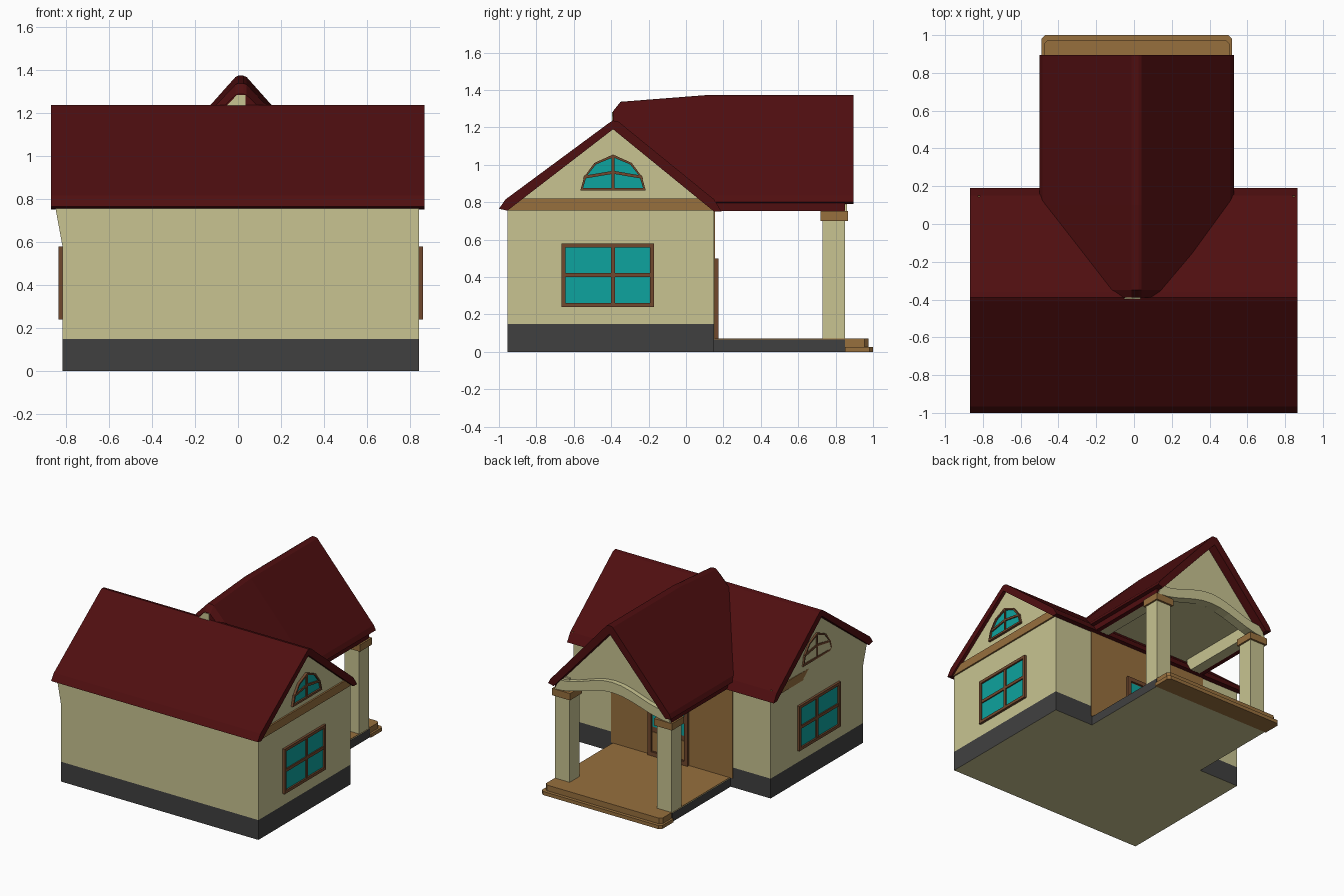
import bpy, bmesh, math

cube = bpy.data.objects.get("Cube")
if cube:
    bpy.data.objects.remove(cube)


def material(name, r, g, b):
    m = bpy.data.materials.new(name)
    m.use_nodes = True
    m.diffuse_color = (r, g, b, 1)
    m.node_tree.nodes["Principled BSDF"].inputs["Base Color"].default_value = (r, g, b, 1)
    return m


CREAM = material("cream plaster", .58, .55, .285)
RED = material("dark red roof", .078, .0044, .005)
GREY = material("grey foundation", .051, .051, .051)
TAN = material("tan wood", .31, .16, .048)
BROWN = material("brown frame", .165, .065, .027)
TEAL = material("teal glass", .004, .366, .342)


def finish(name, bm, *mats):
    bmesh.ops.recalc_face_normals(bm, faces=bm.faces)
    me = bpy.data.meshes.new(name)
    bm.to_mesh(me)
    bm.free()
    for m in mats:
        me.materials.append(m)
    ob = bpy.data.objects.new(name, me)
    bpy.context.collection.objects.link(ob)
    return ob


def place(axis, u, v, d):
    return (d, u, v) if axis == "x" else (u, d, v)


def skin(sections):
    """Skin a list of equal closed sections and cap both ends."""
    bm = bmesh.new()
    rows = [[bm.verts.new(p) for p in s] for s in sections]
    n = len(rows[0])
    for a, b in zip(rows, rows[1:]):
        for i in range(n):
            j = (i + 1) % n
            bm.faces.new((a[i], a[j], b[j], b[i]))
    bm.faces.new(rows[0])
    bm.faces.new(rows[-1])
    return bm


def prism(name, pts, axis, a, b, *mats):
    return finish(name, skin([[place(axis, u, v, d) for u, v in pts] for d in (a, b)]), *mats)


def rect(u0, u1, v0, v1):
    return [(u0, v0), (u1, v0), (u1, v1), (u0, v1)]


def box(name, x0, x1, y0, y1, z0, z1, *mats):
    return prism(name, rect(x0, x1, z0, z1), "y", y0, y1, *mats)


def inset(pts, w):
    us, vs = zip(*pts)
    cu, cv = (min(us) + max(us)) / 2, (min(vs) + max(vs)) / 2
    hu, hv = (max(us) - min(us)) / 2, (max(vs) - min(vs)) / 2
    return [(cu + (u - cu) * (1 - w / hu), cv + (v - cv) * (1 - w / hv)) for u, v in pts]


def ring(name, pts, w, axis, a, b, mat):
    """Hollow frame following a closed outline."""
    bm = bmesh.new()
    loops = [[bm.verts.new(place(axis, u, v, d)) for u, v in ps]
             for ps, d in ((pts, a), (pts, b), (inset(pts, w), b), (inset(pts, w), a))]
    n = len(pts)
    for k in range(4):
        p, q = loops[k], loops[(k + 1) % 4]
        for i in range(n):
            j = (i + 1) % n
            bm.faces.new((p[i], p[j], q[j], q[i]))
    return finish(name, bm, mat)


def paint_base(ob, height):
    """Second material on side faces below a height."""
    for f in ob.data.polygons:
        if f.center.z < height and abs(f.normal.z) < .5:
            f.material_index = 1


# House body with gables, grey foundation and a flared front corner
YC = -.39
gable = [(-.955, 0), (.15, 0), (.15, .77), (YC, 1.2), (-.955, .77)]
bm = skin([[(x, y, z) for y, z in gable] for x in (-.815, .84)])
for h in (.15, .58):
    bmesh.ops.bisect_plane(bm, geom=bm.verts[:] + bm.edges[:] + bm.faces[:],
                           plane_co=(0, 0, h), plane_no=(0, 0, 1))
for v in bm.verts:
    if v.co.x < 0 and v.co.y < -.9 and abs(v.co.z - .77) < .01:
        v.co.x = -.85
paint_base(finish("house_body", bm, CREAM, GREY), .15)

# Main roof
main_profile = [(-1, .765), (-.965, .815), (-.41, 1.225), (YC, 1.237), (-.36, 1.23),
                (.15, .815), (.19, .75), (.15, .75), (YC, 1.19), (-.955, .755)]
prism("main_roof", main_profile, "x", -.868, .865, RED)

# Porch roof: ridge dips where it meets the main roof
XC = .015
porch_profile = [(-.5, .80), (-.485, .835), (-.012, 1.366), (.0, 1.372), (.025, 1.372),
                 (.04, 1.366), (.512, .835), (.53, .80), (.485, .79), (XC, 1.31), (-.455, .79)]
sections = []
for y, drop in ((.895, 0), (.1, 0), (-.35, .035), (YC, .085)):
    sections.append([(x, y, z - drop * (z - .8) / .57) for x, z in porch_profile])
finish("porch_roof", skin(sections), RED)
prism("roof_vent", [(-.055, 1.23), (XC + .02, 1.23), (XC + .02, 1.283), (-.005, 1.283)],
      "y", YC - .006, YC + .01, CREAM)

# Windows and trim on both gable ends
arch = [(-.565, .862), (-.545, .935), (-.49, 1.01), (YC, 1.055),
        (-.29, 1.01), (-.235, .935), (-.215, .862)]
pane = rect(-.665, -.17, .24, .58)
for side, wall, s in (("right", -.815, -1), ("left", .84, 1)):
    face, out = wall + s * .006, wall + s * .018
    prism(side + "_gable_trim", rect(-.955, .15, .757, .82), "x", wall, wall + s * .012, TAN)
    for kind, shape, w in (("window", pane, .022), ("arched_window", arch, .015)):
        prism(side + "_" + kind + "_glass", inset(shape, .01), "x", wall, face, TEAL)
        ring(side + "_" + kind + "_frame", shape, w, "x", wall, out, BROWN)
    bars = {
        "window_upright": rect(YC - .01, YC + .01, .25, .57),
        "window_crossbar": rect(-.65, -.18, .4, .422),
        "arched_window_upright": rect(YC - .008, YC + .008, .87, 1.045),
        "arched_window_crossbar": [(-.55, .925), (YC, .952), (-.23, .925),
                                   (-.235, .942), (YC, .968), (-.545, .942)],
    }
    for name, shape in bars.items():
        prism(side + "_" + name, shape, "x", wall, out - s * .003, BROWN)

# Porch floor and steps
paint_base(box("porch_base", -.48, .51, .14, .85, 0, .066, CREAM, GREY), .066)
box("porch_floor", -.475, .505, .14, .85, .064, .07, TAN)


def step(name, x0, x1, y1, z0, z1):
    c = .02
    pts = [(x0, .85), (x1, .85), (x1, y1 - c), (x1 - c, y1), (x0 + c, y1), (x0, y1 - c)]
    finish(name, skin([[(x, y, z) for x, y in pts] for z in (z0, z1)]), TAN)


step("lower_step", -.49, .52, 1.0, 0, .027)
step("upper_step", -.475, .505, .975, .02, .07)

# Entrance wall and door
box("entrance_wall", -.5, .52, .14, .156, .07, .76, TAN)
opening = rect(-.135, .2, .07, .5)
ring("door_frame", opening, .03, "y", .15, .175, BROWN)
box("door_leaf", -.12, .185, .15, .162, .08, .49, BROWN)
for i, x in enumerate((-.1, .042)):
    box(f"door_glass_{i + 1}", x, x + .122, .16, .167, .29, .46, TEAL)
    box(f"door_panel_{i + 1}", x, x + .122, .16, .167, .11, .25, TAN)

# Columns, capitals and side beams, mirrored about the porch centre
for side, s in (("right", -1), ("left", 1)):
    def span(a, b):
        return sorted((XC + s * a, XC + s * b))
    box(side + "_column", *span(.365, .49), .73, .85, .07, .72, CREAM)
    box(side + "_capital", *span(.352, .503), .72, .865, .70, .752, TAN)
    box(side + "_porch_beam", *span(.375, .455), .15, .84, .752, .85, CREAM)
    box(side + "_porch_fascia", *span(.455, .49), .15, .85, .752, .815, RED)

# Arched beam, porch gable and ceiling
N = 12


def curve(base, half):
    return [(XC + half * t, base + .1 * (1 + math.cos(math.pi * t)) / 2)
            for t in (2 * i / N - 1 for i in range(N + 1))]


prism("porch_arch", curve(.752, .485) + curve(.83, .45)[::-1], "y", .79, .862, CREAM)
prism("porch_gable", curve(.80, .46) + [(XC, 1.33)], "y", .8, .825, CREAM)
box("porch_ceiling", XC - .4, XC + .4, .12, .8, .85, .86, CREAM)
